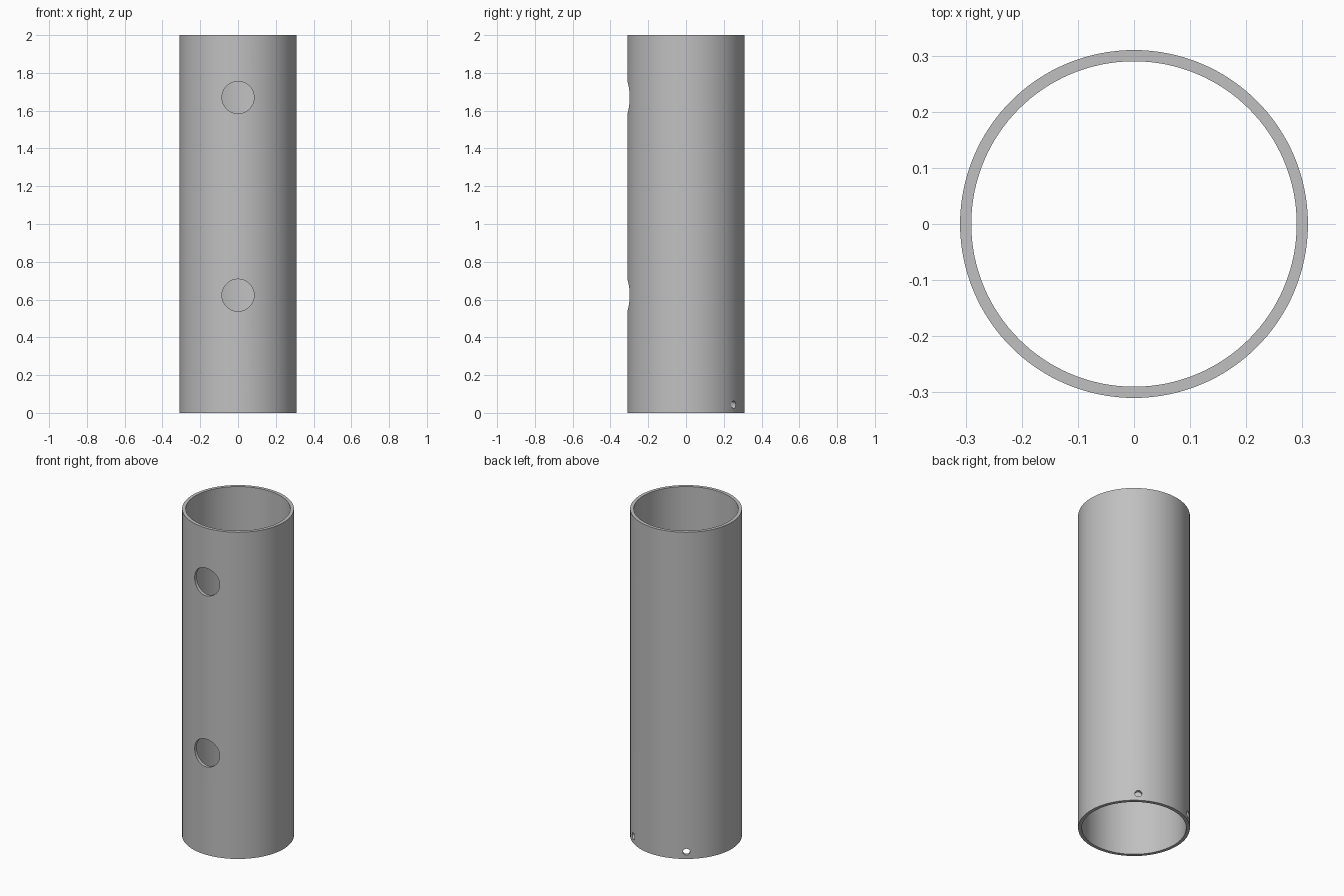
import bpy
import bmesh
from math import radians, cos, sin
from mathutils import Matrix, Vector

if "Cube" in bpy.data.objects:
    bpy.data.objects.remove(bpy.data.objects["Cube"], do_unlink=True)

HEIGHT, OUTER, INNER = 2.0, 0.31, 0.29
SEGMENTS = 128

# Plain grey metal
grey = bpy.data.materials.new("grey_metal")
grey.use_nodes = True
colour = (0.53, 0.53, 0.53, 1)
grey.diffuse_color = colour
grey.node_tree.nodes["Principled BSDF"].inputs["Base Color"].default_value = colour


def new_object(name, bm):
    bmesh.ops.recalc_face_normals(bm, faces=bm.faces)
    mesh = bpy.data.meshes.new(name)
    bm.to_mesh(mesh)
    bm.free()
    mesh.materials.append(grey)
    obj = bpy.data.objects.new(name, mesh)
    bpy.context.collection.objects.link(obj)
    return obj


def hole_cutter(angle, z, radius, segments):
    """Radial drill that passes through one wall only."""
    direction = Vector((cos(radians(angle)), sin(radians(angle)), 0))
    turn = direction.to_track_quat('Z', 'Y').to_matrix().to_4x4()
    place = Matrix.Translation(direction * OUTER + Vector((0, 0, z))) @ turn
    bm = bmesh.new()
    bmesh.ops.create_cone(bm, cap_ends=True, segments=segments, radius1=radius,
                          radius2=radius, depth=0.2, matrix=place)
    obj = new_object("hole_cutter", bm)
    obj.hide_render = True
    return obj


# Open tube: rectangular wall section spun around z
bm = bmesh.new()
section = [bm.verts.new((r, 0, z)) for r, z in
           ((INNER, 0), (OUTER, 0), (OUTER, HEIGHT), (INNER, HEIGHT))]
edges = [bm.edges.new((section[i], section[(i + 1) % 4])) for i in range(4)]
bmesh.ops.spin(bm, geom=section + edges, cent=(0, 0, 0), axis=(0, 0, 1),
               angle=radians(360), steps=SEGMENTS, use_merge=True)
bmesh.ops.remove_doubles(bm, verts=bm.verts, dist=0.0001)
tube = new_object("tube", bm)

# Two large front ports and two small drain holes at the back
cutters = [hole_cutter(-90, z, 0.085, 64) for z in (0.623, 1.67)]
cutters += [hole_cutter(a, 0.043, 0.02, 24) for a in (54.5, 125.5)]

bpy.context.view_layer.objects.active = tube
for obj in bpy.context.selected_objects:
    obj.select_set(False)
tube.select_set(True)
for cutter in cutters:
    mod = tube.modifiers.new("hole", 'BOOLEAN')
    mod.operation, mod.solver, mod.object = 'DIFFERENCE', 'EXACT', cutter
    bpy.ops.object.modifier_apply(modifier=mod.name)
    bpy.data.objects.remove(cutter, do_unlink=True)

bpy.ops.object.shade_smooth_by_angle(angle=radians(30))
